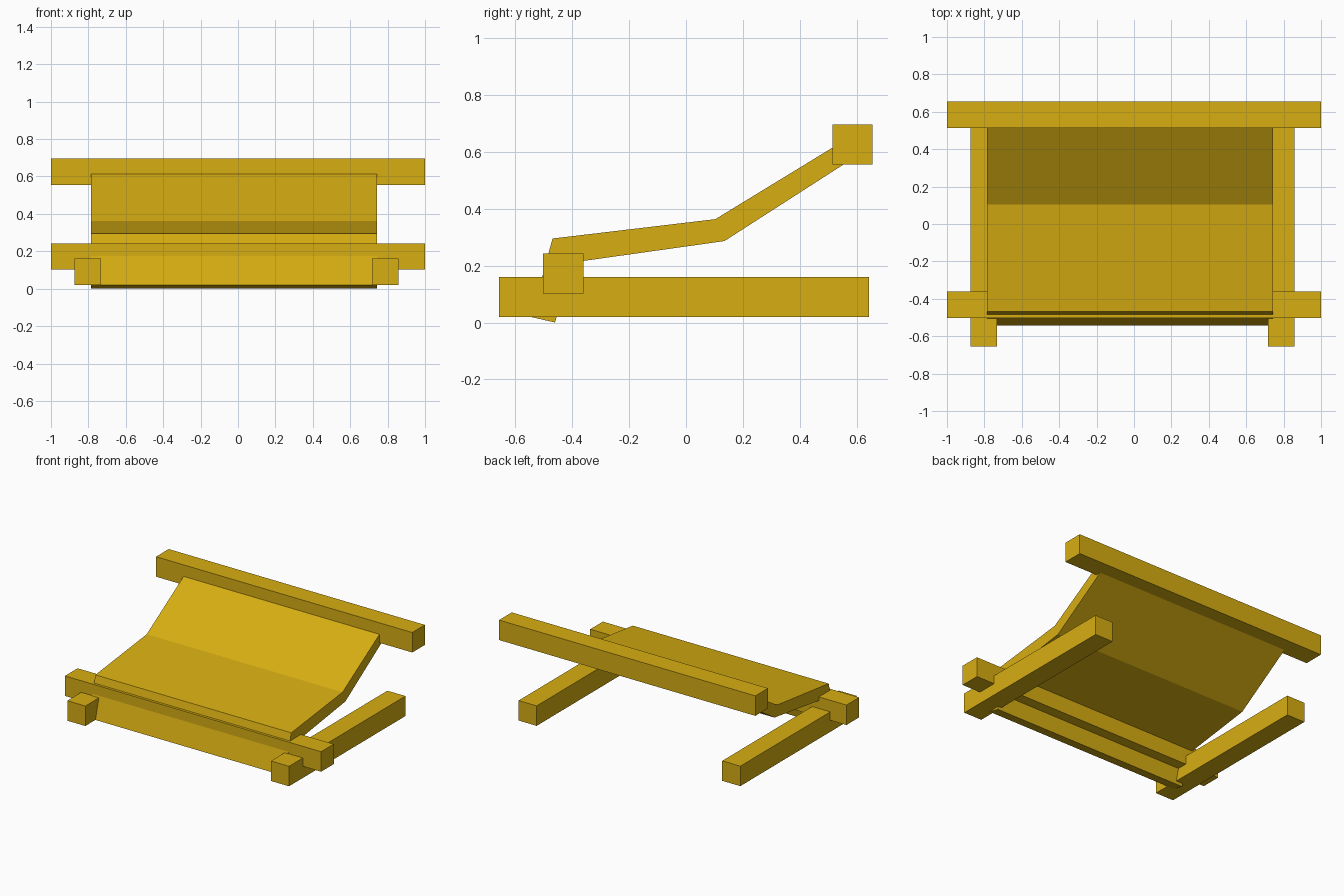
import bpy, bmesh

if "Cube" in bpy.data.objects:
    bpy.data.objects.remove(bpy.data.objects["Cube"])

# single painted-wood colour
ochre = bpy.data.materials.new("ochre_yellow")
ochre.diffuse_color = (0.68, 0.42, 0.006, 1)
ochre.use_nodes = True
ochre.node_tree.nodes["Principled BSDF"].inputs["Base Color"].default_value = ochre.diffuse_color


def prism(name, axis, lo, hi, profile):
    """Extrude a closed profile from lo to hi; x axis uses (y, z), y axis uses (x, z)."""
    bm = bmesh.new()
    rings = []
    for t in (lo, hi):
        rings.append([bm.verts.new((t, a, b) if axis == "x" else (a, t, b)) for a, b in profile])
    bm.faces.new(rings[0])
    bm.faces.new(rings[1])
    n = len(profile)
    for i in range(n):
        j = (i + 1) % n
        bm.faces.new((rings[0][i], rings[0][j], rings[1][j], rings[1][i]))
    bmesh.ops.recalc_face_normals(bm, faces=bm.faces)
    mesh = bpy.data.meshes.new(name)
    bm.to_mesh(mesh)
    bm.free()
    mesh.materials.append(ochre)
    obj = bpy.data.objects.new(name, mesh)
    bpy.context.collection.objects.link(obj)
    return obj


def square(a, b, size=0.141):
    h = size / 2
    return [(a - h, b - h), (a + h, b - h), (a + h, b + h), (a - h, b + h)]


# crossbars
prism("rear_top_bar", "x", -1, 1, square(0.585, 0.625))
prism("front_bar", "x", -1, 1, square(-0.431, 0.172))

# ground runners
for name, x in (("left_runner", -0.803), ("right_runner", 0.787)):
    prism(name, "y", -0.656, 0.642, square(x, 0.09))

# bent seat slab: front flap, seat, reclined back
slab = [(-0.543, 0.019), (-0.469, 0.295), (0.103, 0.363), (0.56, 0.642),
        (0.60, 0.585), (0.135, 0.286), (-0.405, 0.21), (-0.46, 0.0)]
prism("bent_seat", "x", -0.785, 0.744, slab)
